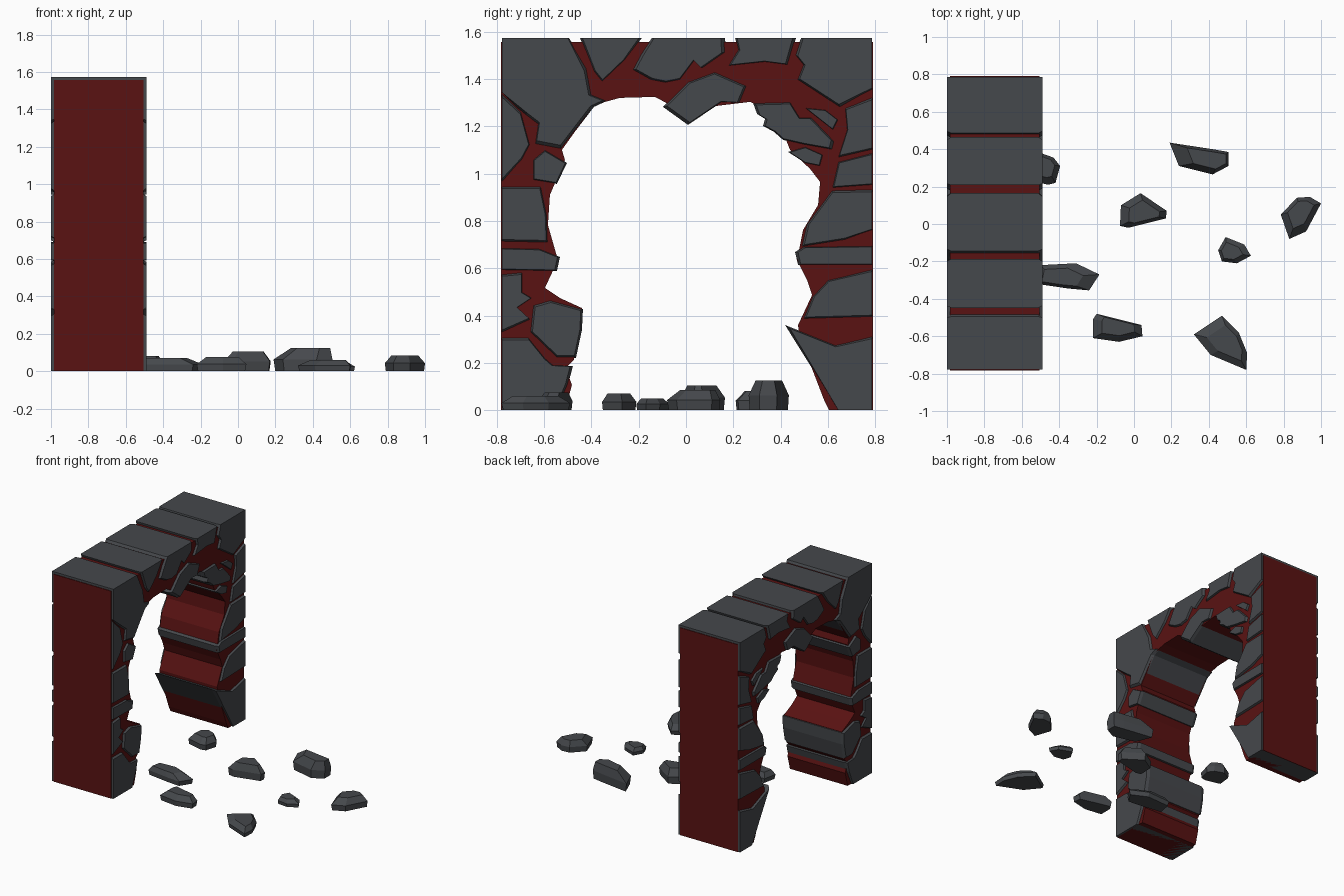
import bpy, bmesh
from mathutils import Vector

X0, X1 = -1.0, -0.49            # wall thickness range
LEFT, RIGHT, TOP, FLOOR = -184, 186, 372, 0
UNIT = 236.3                    # profile units per model unit


def material(name, rgb):
    m = bpy.data.materials.new(name)
    m.diffuse_color = (*rgb, 1)
    return m


RED = material("mortar_red", (0.1, 0.006, 0.006))
GREY = material("stone_grey", (0.06, 0.065, 0.072))


def finish(name, bm, mat):
    bmesh.ops.recalc_face_normals(bm, faces=bm.faces)
    bmesh.ops.triangulate(bm, faces=[f for f in bm.faces if len(f.verts) > 4])
    me = bpy.data.meshes.new(name)
    bm.to_mesh(me)
    bm.free()
    me.materials.append(mat)
    ob = bpy.data.objects.new(name, me)
    bpy.context.collection.objects.link(ob)
    return ob


def loft(name, rings, mat):
    """Skin matching rings of points and cap both ends."""
    bm = bmesh.new()
    vs = [[bm.verts.new(p) for p in r] for r in rings]
    n = len(vs[0])
    for a, b in zip(vs, vs[1:]):
        for i in range(n):
            j = (i + 1) % n
            bm.faces.new((a[i], a[j], b[j], b[i]))
    bm.faces.new(vs[0])
    bm.faces.new(vs[-1])
    return finish(name, bm, mat)


def ring(x, pts):
    return [(x, u / UNIT, v / UNIT) for u, v in pts]


def stone(name, *pts):
    """Wall stone running through the thickness, chamfered on both faces."""
    cu = sum(p[0] for p in pts) / len(pts)
    cv = sum(p[1] for p in pts) / len(pts)
    small = [(u if u in (LEFT, RIGHT) else u + (cu - u) * 0.09,
              v if v in (TOP, FLOOR) else v + (cv - v) * 0.09) for u, v in pts]
    loft(name, [ring(X0, small), ring(X0 + 0.022, pts),
                ring(X1 - 0.022, pts), ring(X1, small)], GREY)


# Red mortar core with the ragged archway
core = [(-185, 0), (-185, 368), (187, 368), (187, 0), (143, 0), (138, 10),
        (113, 75), (112, 85), (126, 115), (121, 130), (111, 150), (117, 180),
        (132, 205), (134, 228), (124, 241), (104, 260), (90, 295), (64, 308),
        (14, 302), (-16, 305), (-31, 313), (-66, 312), (-92, 305), (-124, 260),
        (-121, 250), (-136, 215), (-138, 185), (-128, 150), (-141, 122),
        (-126, 112), (-104, 102), (-112, 50), (-120, 42), (-114, 25), (-121, 0)]
loft("mortar_core", [ring(X0 + 0.015, core), ring(X1 - 0.015, core)], RED)

# Top course
stone("corner_stone_left", (-184, 372), (-117, 372), (-99, 342), (-94, 315),
      (-79, 309), (-92, 303), (-125, 260), (-151, 265), (-148, 285), (-161, 295), (-184, 318))
stone("top_stone_a", (-106, 372), (-44, 372), (-61, 350), (-84, 328), (-92, 338))
stone("top_stone_b", (-34, 372), (39, 372), (40, 358), (17, 342), (9, 350),
      (-6, 330), (-21, 327), (-36, 330), (-54, 340), (-46, 355))
stone("top_stone_c", (49, 372), (110, 372), (102, 345), (79, 348), (42, 344), (52, 360))
stone("corner_stone_right", (115, 372), (186, 372), (186, 320), (154, 302),
      (111, 330), (117, 345), (109, 355))

# Loose stones around the crown of the arch
stone("hanging_stone", (-23, 303), (2, 328), (29, 338), (61, 324), (54, 307), (36, 308), (2, 285))
stone("jagged_stone", (67, 307), (104, 308), (114, 292), (126, 292), (149, 268),
      (147, 260), (119, 265), (97, 270), (88, 278), (77, 284), (79, 291), (71, 296))
stone("chip_stone_a", (102, 258), (119, 263), (137, 255), (134, 244), (119, 247))
stone("chip_stone_b", (119, 302), (139, 300), (152, 290), (147, 280))

# Left leg
stone("left_stone_a", (-184, 317), (-165, 298), (-156, 265), (-164, 250), (-184, 227))
stone("left_stone_b", (-153, 250), (-141, 260), (-119, 247), (-129, 226), (-153, 230))
stone("left_stone_c", (-184, 224), (-145, 224), (-139, 195), (-138, 167), (-184, 168))
stone("left_stone_d", (-184, 162), (-146, 161), (-126, 153), (-129, 139), (-184, 140))
stone("left_stone_e", (-184, 136), (-164, 138), (-164, 118), (-154, 112), (-169, 102),
      (-156, 90), (-184, 77))
stone("left_stone_f", (-153, 105), (-136, 110), (-103, 101), (-104, 80), (-110, 52),
      (-129, 52), (-156, 78))
stone("left_stone_g", (-184, 73), (-158, 73), (-141, 52), (-133, 45), (-113, 44),
      (-118, 25), (-130, 0), (-184, 0))

# Right leg
stone("right_stone_a", (159, 302), (186, 313), (186, 260), (152, 252), (161, 280))
stone("right_stone_b", (152, 248), (186, 257), (186, 225), (146, 222))
stone("right_stone_c", (146, 220), (186, 221), (186, 180), (159, 170), (115, 163), (120, 185))
stone("right_stone_d", (109, 158), (117, 163), (186, 164), (186, 145), (112, 145))
stone("right_stone_e", (142, 130), (186, 141), (186, 93), (117, 91), (126, 113))
stone("right_stone_f", (99, 85), (149, 65), (186, 74), (186, 0), (152, 0))


def rubble(name, height, lean, *outline):
    """Fallen rock: floor outline, shoulder ring and smaller leaning top."""
    c = sum((Vector((*p, 0)) for p in outline), Vector()) / len(outline)
    rings = []
    for scale, z, shift in ((0.95, 0, 0), (1, height * 0.5, 0), (0.66, height, 1)):
        off = Vector((lean[0], lean[1], 0)) * shift
        rings.append([c + (Vector((*p, 0)) - c) * scale + off + Vector((0, 0, z))
                      for p in outline])
    loft(name, rings, GREY)


# Rubble scattered on the floor
rubble("rubble_a", 0.08, (0, 0.01), (-0.58, 0.24), (-0.46, 0.21), (-0.42, 0.22),
       (-0.395, 0.31), (-0.43, 0.355), (-0.50, 0.38), (-0.57, 0.34))
rubble("rubble_b", 0.07, (-0.03, 0), (-0.52, -0.32), (-0.35, -0.345), (-0.24, -0.355),
       (-0.185, -0.27), (-0.31, -0.21), (-0.50, -0.22))
rubble("rubble_c", 0.075, (0.01, 0.01), (-0.22, -0.61), (-0.08, -0.63), (0.045, -0.60),
       (0.04, -0.54), (-0.20, -0.48), (-0.22, -0.51))
rubble("rubble_d", 0.105, (0.01, 0), (-0.075, -0.01), (-0.03, -0.02), (0.17, 0.03),
       (0.175, 0.07), (0.035, 0.165), (-0.07, 0.10))
rubble("rubble_e", 0.125, (0.03, 0), (0.19, 0.435), (0.24, 0.31), (0.42, 0.265),
       (0.505, 0.31), (0.505, 0.385), (0.42, 0.40))
rubble("rubble_f", 0.05, (-0.01, 0), (0.45, -0.14), (0.47, -0.20), (0.55, -0.21),
       (0.625, -0.17), (0.59, -0.11), (0.49, -0.07))
rubble("rubble_g", 0.06, (0.01, 0), (0.32, -0.59), (0.41, -0.70), (0.60, -0.78),
       (0.605, -0.69), (0.56, -0.58), (0.47, -0.49))
rubble("rubble_h", 0.085, (0, 0.01), (0.785, 0.05), (0.83, -0.08), (0.92, -0.04),
       (1.0, 0.11), (0.94, 0.145), (0.87, 0.14))
